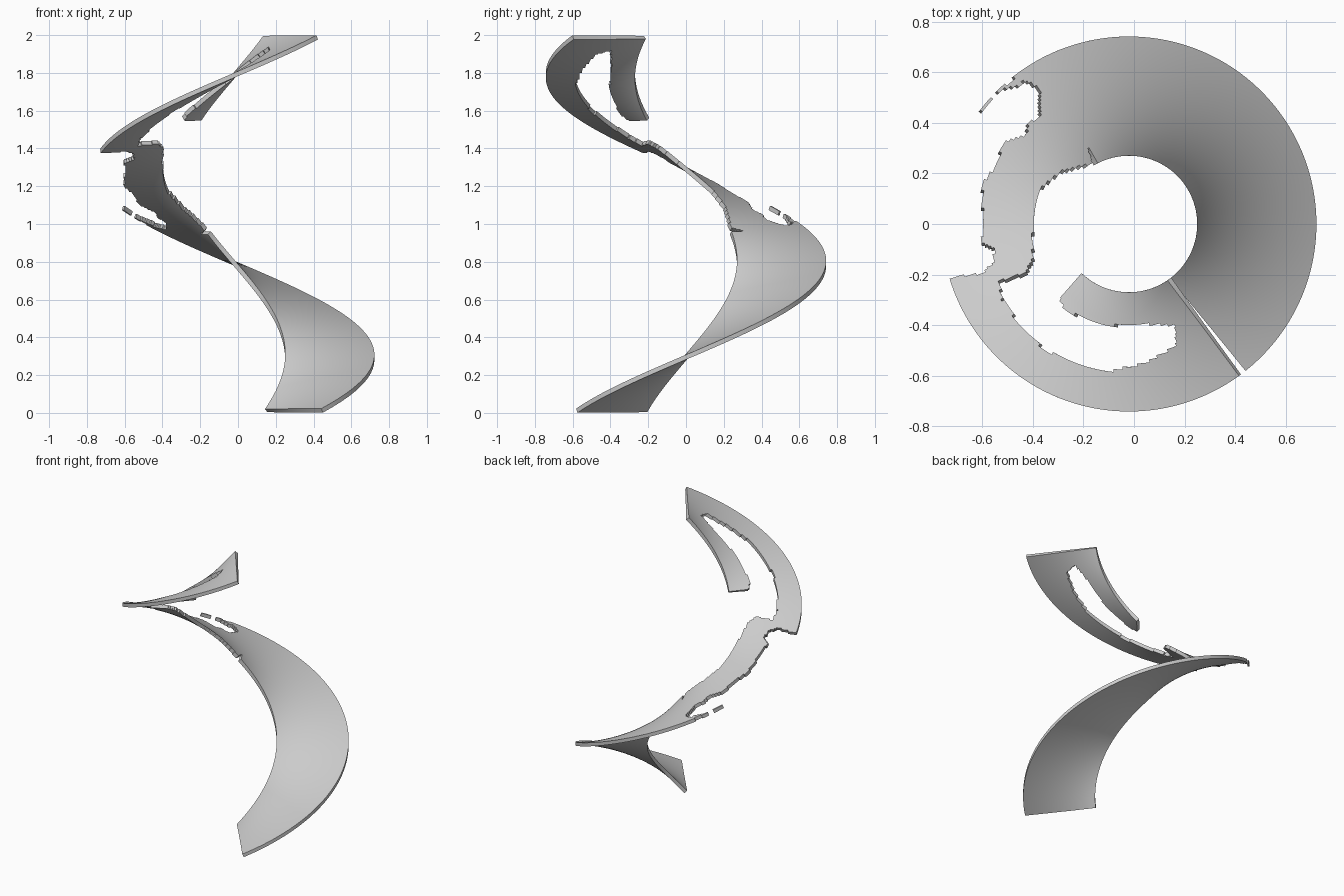
import bpy, bmesh
from math import radians, cos, sin

if "Cube" in bpy.data.objects:
    bpy.data.objects.remove(bpy.data.objects["Cube"])

CX, R_IN, R_OUT = -0.02, 0.27, 0.742     # axis offset and ribbon radii
A0, A1, Z0, Z1 = -51.2, 306.3, 0.012, 1.988
NA, NR = 420, 40

# Torn-away areas, drawn in plan (x, y)
outer_tear = [(-0.50, 0.80), (-0.475, 0.565), (-0.42, 0.56), (-0.375, 0.53), (-0.37, 0.42),
              (-0.42, 0.40), (-0.43, 0.35), (-0.52, 0.32), (-0.55, 0.22), (-0.60, 0.16),
              (-0.60, -0.08), (-0.55, -0.10), (-0.555, -0.16), (-0.60, -0.20),
              (-0.80, -0.225), (-0.95, 0.30)]
inner_tear = [(0.0, 0.0), (-0.19, 0.30), (-0.17, 0.235), (-0.29, 0.205), (-0.375, 0.13),
              (-0.40, 0.0), (-0.40, -0.15), (-0.43, -0.20), (-0.53, -0.23), (-0.52, -0.30),
              (-0.45, -0.40), (-0.35, -0.50), (-0.20, -0.565), (-0.08, -0.58),
              (0.05, -0.55), (0.17, -0.48), (0.17, -0.40), (0.10, -0.395), (-0.12, -0.405),
              (-0.18, -0.38), (-0.27, -0.345), (-0.29, -0.30), (-0.20, -0.20)]
# Small loose scraps left inside the outer tear
scraps = [[(-0.545, 0.52), (-0.535, 0.535), (-0.46, 0.575), (-0.44, 0.55), (-0.50, 0.535)],
          [(-0.61, 0.44), (-0.60, 0.475), (-0.56, 0.51), (-0.565, 0.48)]]


def inside(x, y, poly):
    hit = False
    for (x1, y1), (x2, y2) in zip(poly, poly[1:] + poly[:1]):
        if (y1 > y) != (y2 > y) and x < (x2 - x1) * (y - y1) / (y2 - y1) + x1:
            hit = not hit
    return hit


def is_kept(x, y):
    if any(inside(x, y, s) for s in scraps):
        return True
    return not (inside(x, y, outer_tear) or inside(x, y, inner_tear))


# Helical ribbon: horizontal rulings swept one turn upward
bm = bmesh.new()
grid = []
for i in range(NA + 1):
    t = i / NA
    a = radians(A0 + (A1 - A0) * t)
    row = []
    for j in range(NR + 1):
        r = R_IN + (R_OUT - R_IN) * j / NR
        row.append(bm.verts.new((CX + r * cos(a), r * sin(a), Z0 + (Z1 - Z0) * t)))
    grid.append(row)
for i in range(NA):
    for j in range(NR):
        quad = (grid[i][j], grid[i][j + 1], grid[i + 1][j + 1], grid[i + 1][j])
        x = sum(v.co.x for v in quad) / 4
        y = sum(v.co.y for v in quad) / 4
        if is_kept(x, y):
            bm.faces.new(quad)
bmesh.ops.delete(bm, geom=[v for v in bm.verts if not v.link_faces], context='VERTS')

mesh = bpy.data.meshes.new("spiral_ribbon")
bm.to_mesh(mesh)
bm.free()
ribbon = bpy.data.objects.new("spiral_ribbon", mesh)
bpy.context.collection.objects.link(ribbon)

# Sheet thickness
solid = ribbon.modifiers.new("thickness", 'SOLIDIFY')
solid.thickness = 0.024
solid.offset = 0

bpy.context.view_layer.objects.active = ribbon
ribbon.select_set(True)
bpy.ops.object.modifier_apply(modifier=solid.name)
bpy.ops.object.shade_smooth_by_angle(angle=radians(35))
